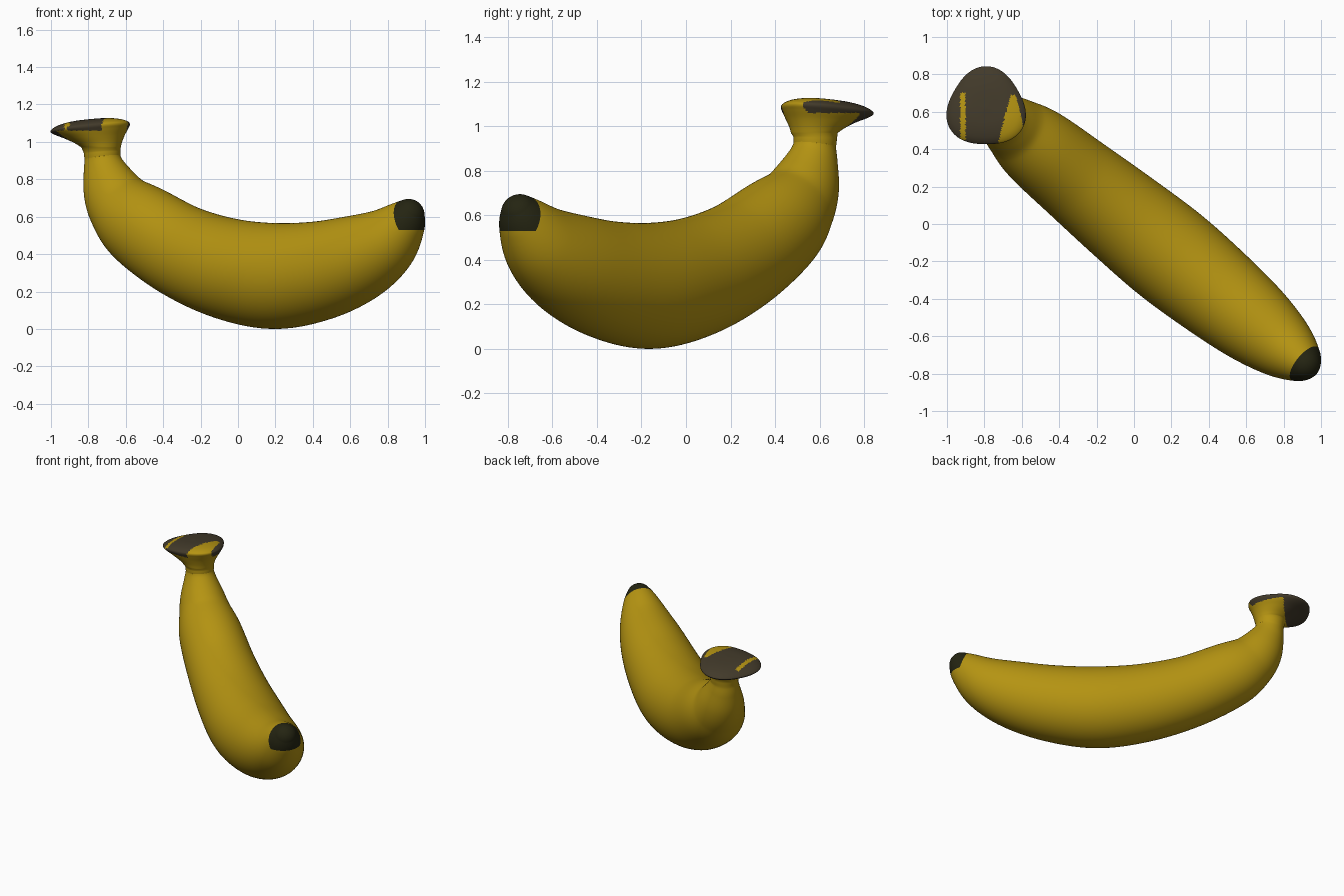
import bpy, bmesh, math
from mathutils import Vector

if "Cube" in bpy.data.objects:
    bpy.data.objects.remove(bpy.data.objects["Cube"])

SEG = 128
D = Vector((0.777, -0.629, 0))      # plan direction of the fruit
B = Vector((0.629, 0.777, 0))       # sideways
UP = Vector((0, 0, 1))
ORIGIN = Vector((0, -0.008, 0))


def material(name, rgb):
    m = bpy.data.materials.new(name)
    m.diffuse_color = (*rgb, 1)
    m.use_nodes = True
    m.node_tree.nodes["Principled BSDF"].inputs["Base Color"].default_value = m.diffuse_color
    return m


def smooth(keys, n):
    """Catmull-Rom through key tuples, n steps per span."""
    k = [Vector(p) for p in keys]
    k = [2 * k[0] - k[1]] + k + [2 * k[-1] - k[-2]]
    out = []
    for i in range(1, len(k) - 2):
        a, b, c, d = k[i - 1:i + 3]
        for j in range(n):
            t = j / n
            out.append(0.5 * (2 * b + (c - a) * t + (2 * a - 5 * b + 4 * c - d) * t * t
                              + (3 * b - a - 3 * c + d) * t ** 3))
    return out + [k[-2]]


def ring(c, n, r, tilt=0.0, lobe=0.0, side=1.0):
    pts = []
    for i in range(SEG):
        a = 2 * math.pi * i / SEG
        o = n * math.cos(a) + B * math.sin(a) * side
        rr = r * (1 - lobe * math.sin(3 * math.atan2(o.y, o.x))) if lobe else r
        o = o * rr
        pts.append(c + o + UP * tilt * (0.095 * o.x - 0.07 * o.y))
    return pts


# Stem cap: x, y, z, radius, tilt, three-lobed amount (top to neck)
cap = [(-.79, .62, 1.12, .003, 1, .07), (-.79, .62, 1.115, .10, 1, .07),
       (-.79, .62, 1.102, .165, 1, .07), (-.79, .62, 1.085, .20, 1, .07),
       (-.79, .62, 1.070, .208, 1, .07), (-.782, .614, 1.052, .192, .9, .06),
       (-.765, .600, 1.025, .158, .6, .04), (-.745, .586, .995, .125, .3, .02),
       (-.732, .577, .97, .105, 0, 0)]
rings = [ring(Vector(p), D, r, t, l)
         for p, (r, t, l) in ((k[:3], k[3:]) for k in smooth(cap, 8))]

# Body: x, z, radius of spheres swept along the curved centre line
body = [(-.727, .95, .098), (-.723, .90, .098), (-.708, .83, .118), (-.665, .72, .16),
        (-.605, .63, .19), (-.50, .54, .228), (-.29, .41, .25), (-.05, .32, .271),
        (.19, .283, .283), (.42, .308, .266), (.62, .37, .235), (.77, .45, .187),
        (.87, .55, .128), (.912, .61, .085)]
path = smooth([(x / .777, z, r) for x, z, r in body], 10)
for i, p in enumerate(path):
    e = path[min(i + 1, len(path) - 1)] - path[max(i - 1, 0)]
    ds = math.hypot(e.x, e.y)
    T = (D * e.x + UP * e.y) / ds
    N = (D * -e.y + UP * e.x) / ds
    dr = max(-.9, min(.9, e.z / ds))
    C = ORIGIN + D * p.x + UP * p.y
    rings.append(ring(C - T * p.z * dr, N, p.z * math.sqrt(1 - dr * dr),
                      side=1 - .05 * math.sin(math.pi * i / (len(path) - 1))))
# Rounded tip
a0 = math.asin(-dr)
for j in range(1, 13):
    a = a0 + (math.pi / 2 - .02 - a0) * j / 12
    rings.append(ring(C + T * p.z * math.sin(a), N, p.z * math.cos(a)))

# Skin the rings
bm = bmesh.new()
vs = [[bm.verts.new(q) for q in r] for r in rings]
for r0, r1 in zip(vs, vs[1:]):
    for i in range(SEG):
        j = (i + 1) % SEG
        bm.faces.new((r0[i], r0[j], r1[j], r1[i]))
bm.faces.new(vs[0])
bm.faces.new(vs[-1])

# Clean cuts around the dark tip
tip_normal = (D + UP * 0.4).normalized()
tip_point = ORIGIN + D * 1.13 + UP * 0.68
for co, no in ((Vector((0, 0, .53)), UP), (tip_point, tip_normal)):
    fs = [f for f in bm.faces if f.calc_center_median().dot(D) > 1.0]
    geom = fs + list({e for f in fs for e in f.edges}) + list({v for f in fs for v in f.verts})
    bmesh.ops.bisect_plane(bm, geom=geom, dist=1e-5, plane_co=co, plane_no=no)
bmesh.ops.recalc_face_normals(bm, faces=bm.faces)


def colour(c):
    x, y, z = c
    if (c - tip_point).dot(tip_normal) > 0 and z > .53:
        return 2
    if x > -.5 or z < .94:
        return 0
    if z > 1.06:                                         # top of the cap
        wedge = -.73 + (y - .42) * .26 < x < -.63 + (.68 - y) * .25 and y < .69
        strip = abs(x + .915) < .014 and .45 < y < .7
        return 0 if wedge or strip else 1
    return 1 if y - x > 1.46 else 0                      # back of the flare


for f in bm.faces:
    f.smooth = True
    f.material_index = colour(f.calc_center_median())

me = bpy.data.meshes.new("banana")
bm.to_mesh(me)
bm.free()
for m in (material("yellow peel", (.46, .295, .006)),
          material("brown stem end", (.054, .042, .023)),
          material("dark tip", (.018, .018, .006))):
    me.materials.append(m)
ob = bpy.data.objects.new("banana", me)
bpy.context.collection.objects.link(ob)
